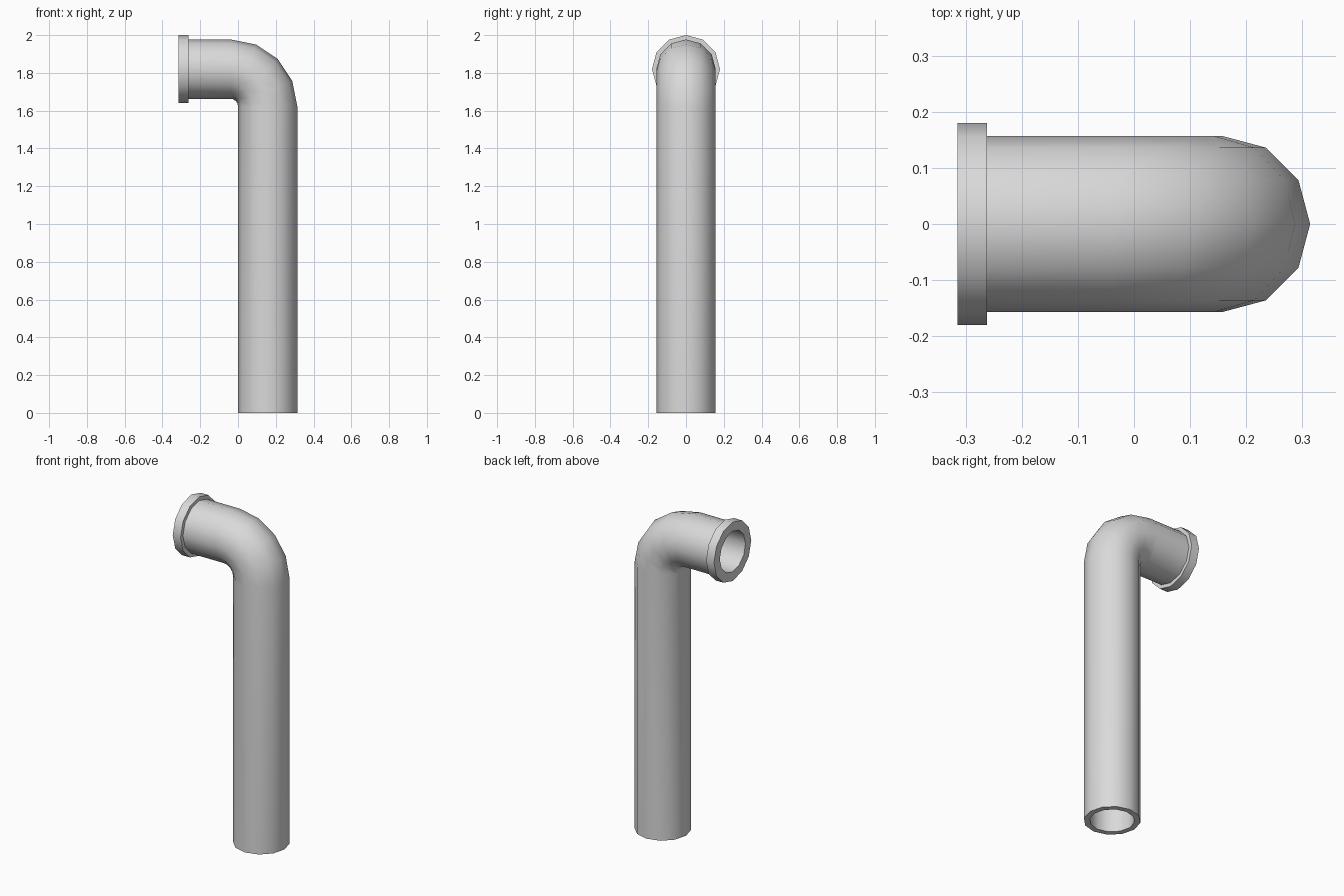
import bpy, bmesh, math
from mathutils import Vector

cube = bpy.data.objects.get("Cube")
if cube:
    bpy.data.objects.remove(cube, do_unlink=True)

SIDES = 12
OUTER, BORE, COLLAR = 0.157, 0.124, 0.18
BEND_CENTRE = Vector((-0.04, 0, 1.623))
BEND_RADIUS = 0.197
DROP = 1.623                   # length of the upright leg
NECK, MOUTH = 0.222, 0.275     # collar start and end beyond the bend

grey = bpy.data.materials.new("light_grey")
grey.use_nodes = True
colour = (0.7, 0.7, 0.7, 1)
grey.diffuse_color = colour
grey.node_tree.nodes["Principled BSDF"].inputs["Base Color"].default_value = colour


def section(bm, angle, shift, radius):
    """Ring of vertices across the pipe, slid along its direction by shift."""
    out = Vector((math.cos(angle), 0, math.sin(angle)))
    along = Vector((-math.sin(angle), 0, math.cos(angle)))
    centre = BEND_CENTRE + out * BEND_RADIUS + along * shift
    ring = []
    for i in range(SIDES):
        t = math.tau * i / SIDES
        offset = out * math.cos(t) + Vector((0, math.sin(t), 0))
        ring.append(bm.verts.new(centre + offset * radius))
    return ring


def sweep(name, sections):
    """Skin consecutive rings into one smooth-shaded object."""
    bm = bmesh.new()
    rings = [section(bm, *s) for s in sections]
    for a, b in zip(rings, rings[1:]):
        for i in range(SIDES):
            j = (i + 1) % SIDES
            bm.faces.new((a[i], a[j], b[j], b[i]))
    bmesh.ops.recalc_face_normals(bm, faces=bm.faces)
    mesh = bpy.data.meshes.new(name)
    bm.to_mesh(mesh)
    bm.free()
    mesh.materials.append(grey)
    obj = bpy.data.objects.new(name, mesh)
    bpy.context.collection.objects.link(obj)
    bpy.ops.object.select_all(action='DESELECT')
    obj.select_set(True)
    bpy.context.view_layer.objects.active = obj
    bpy.ops.object.shade_smooth_by_angle(angle=math.radians(40))
    return obj


# Hollow pipe: upright leg, four-step elbow, short neck; outside then bore
QUARTER = math.pi / 2
route = [(0, -DROP)] + [(QUARTER * k / 4, 0) for k in range(5)] + [(QUARTER, NECK)]
outside = [(a, s, OUTER) for a, s in reversed(route)]
inside = [(a, s, BORE) for a, s in route]
sweep("pipe", outside + inside)

# Collar around the open mouth
sweep("collar", [(QUARTER, NECK, OUTER), (QUARTER, NECK, COLLAR),
                 (QUARTER, MOUTH, COLLAR), (QUARTER, MOUTH, BORE),
                 (QUARTER, NECK, BORE)])
